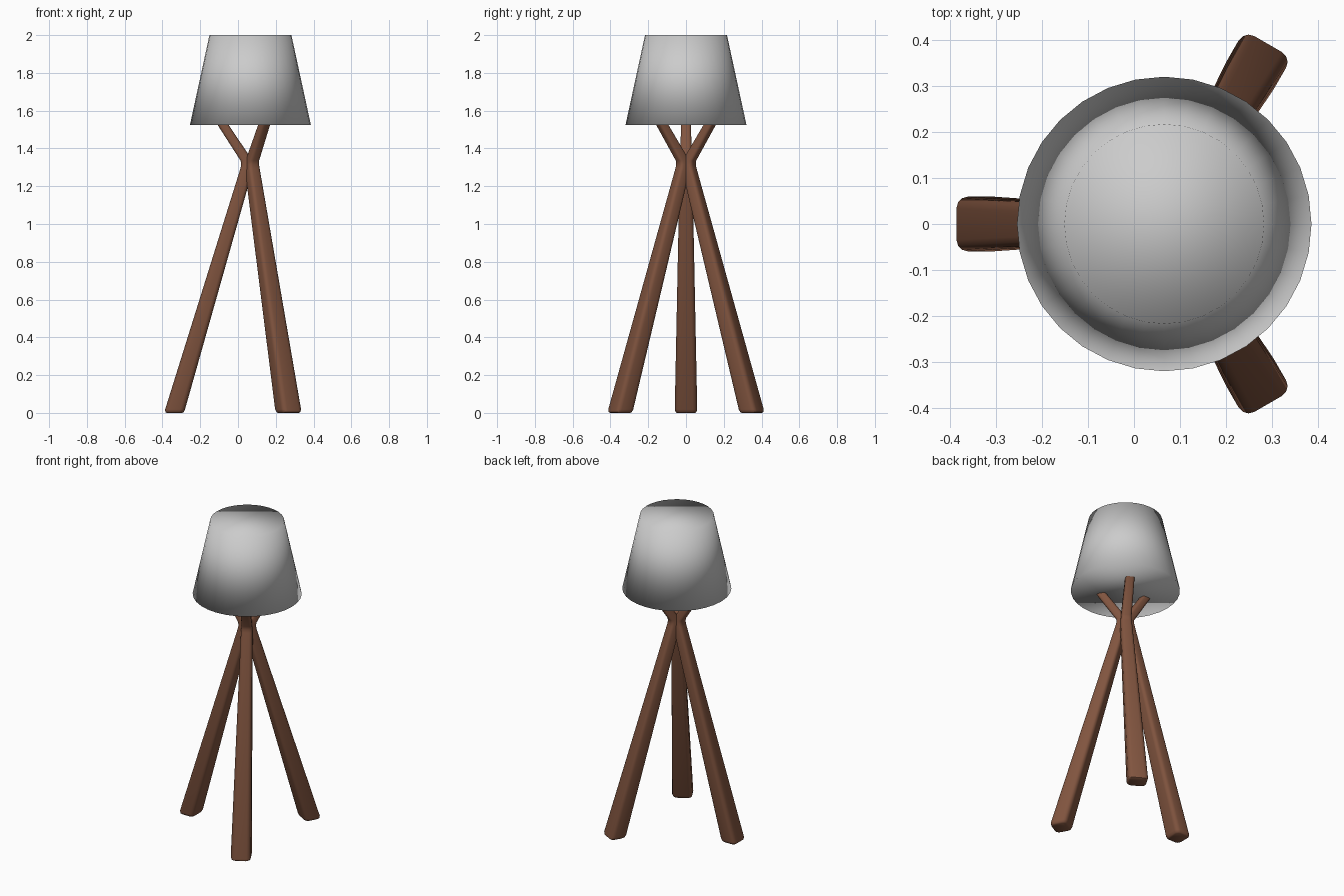
import bpy, bmesh, math

if "Cube" in bpy.data.objects:
    bpy.data.objects.remove(bpy.data.objects["Cube"])

CX = 0.066  # shared axis of shade and tripod

wood = bpy.data.materials.new("brown_wood")
wood.diffuse_color = (0.22, 0.09, 0.05, 1)
wood.use_nodes = True
wood.node_tree.nodes["Principled BSDF"].inputs["Base Color"].default_value = wood.diffuse_color


def finish(bm, name):
    bmesh.ops.recalc_face_normals(bm, faces=bm.faces)
    me = bpy.data.meshes.new(name)
    bm.to_mesh(me)
    bm.free()
    ob = bpy.data.objects.new(name, me)
    bpy.context.collection.objects.link(ob)
    me.polygons.foreach_set("use_smooth", [True] * len(me.polygons))
    return ob


# lamp shade: closed, fully smooth truncated cone
bm = bmesh.new()
bmesh.ops.create_cone(bm, cap_ends=True, segments=32,
                      radius1=0.32, radius2=0.217, depth=0.475)
shade = finish(bm, "lamp_shade")
shade.location = (CX, 0, 1.7625)


def rounded_rect(d, w, r, steps=3):
    """Rounded rectangle outline, d deep (radial) and w wide."""
    pts = []
    for sx, sy, a0 in ((1, 1, 0), (-1, 1, 90), (-1, -1, 180), (1, -1, 270)):
        for i in range(steps + 1):
            a = math.radians(a0 + 90 * i / steps)
            pts.append((sx * (d / 2 - r) + r * math.cos(a),
                        sy * (w / 2 - r) + r * math.sin(a)))
    return pts


# leg stations: height, distance from axis, depth, width, corner radius
STATIONS = [
    (0.0, 0.402, 0.084, 0.096, 0.020),
    (0.005, 0.402, 0.097, 0.110, 0.023),
    (0.018, 0.399, 0.105, 0.119, 0.025),
    (1.295, 0.019, 0.067, 0.067, 0.018),
    (1.315, 0.016, 0.066, 0.064, 0.018),
    (1.335, 0.020, 0.064, 0.061, 0.018),
    (1.525, 0.145, 0.058, 0.053, 0.016),
    (1.600, 0.194, 0.056, 0.050, 0.016),
]


def leg(name, angle):
    c, s = math.cos(angle), math.sin(angle)
    bm = bmesh.new()
    rings = []
    for z, dist, d, w, r in STATIONS:
        rings.append([bm.verts.new((CX + (dist + u) * c - v * s,
                                    (dist + u) * s + v * c, z))
                      for u, v in rounded_rect(d, w, r)])
    n = len(rings[0])
    for a, b in zip(rings, rings[1:]):
        for i in range(n):
            j = (i + 1) % n
            bm.faces.new((a[i], a[j], b[j], b[i]))
    bm.faces.new(rings[0][::-1])
    bm.faces.new(rings[-1])
    ob = finish(bm, name)
    ob.data.materials.append(wood)
    bpy.ops.object.select_all(action='DESELECT')
    ob.select_set(True)
    bpy.context.view_layer.objects.active = ob
    bpy.ops.object.shade_smooth_by_angle(angle=math.radians(40))


# three legs that meet at the neck and flare out under the shade
for name, deg in (("left_leg", 180), ("back_leg", 60), ("front_leg", -60)):
    leg(name, math.radians(deg))

# put the whole model exactly on the centre of x
bpy.context.view_layer.update()
xs = [(o.matrix_world @ v.co).x for o in bpy.data.objects for v in o.data.vertices]
shift = (min(xs) + max(xs)) / 2
for o in bpy.data.objects:
    o.location.x -= shift
